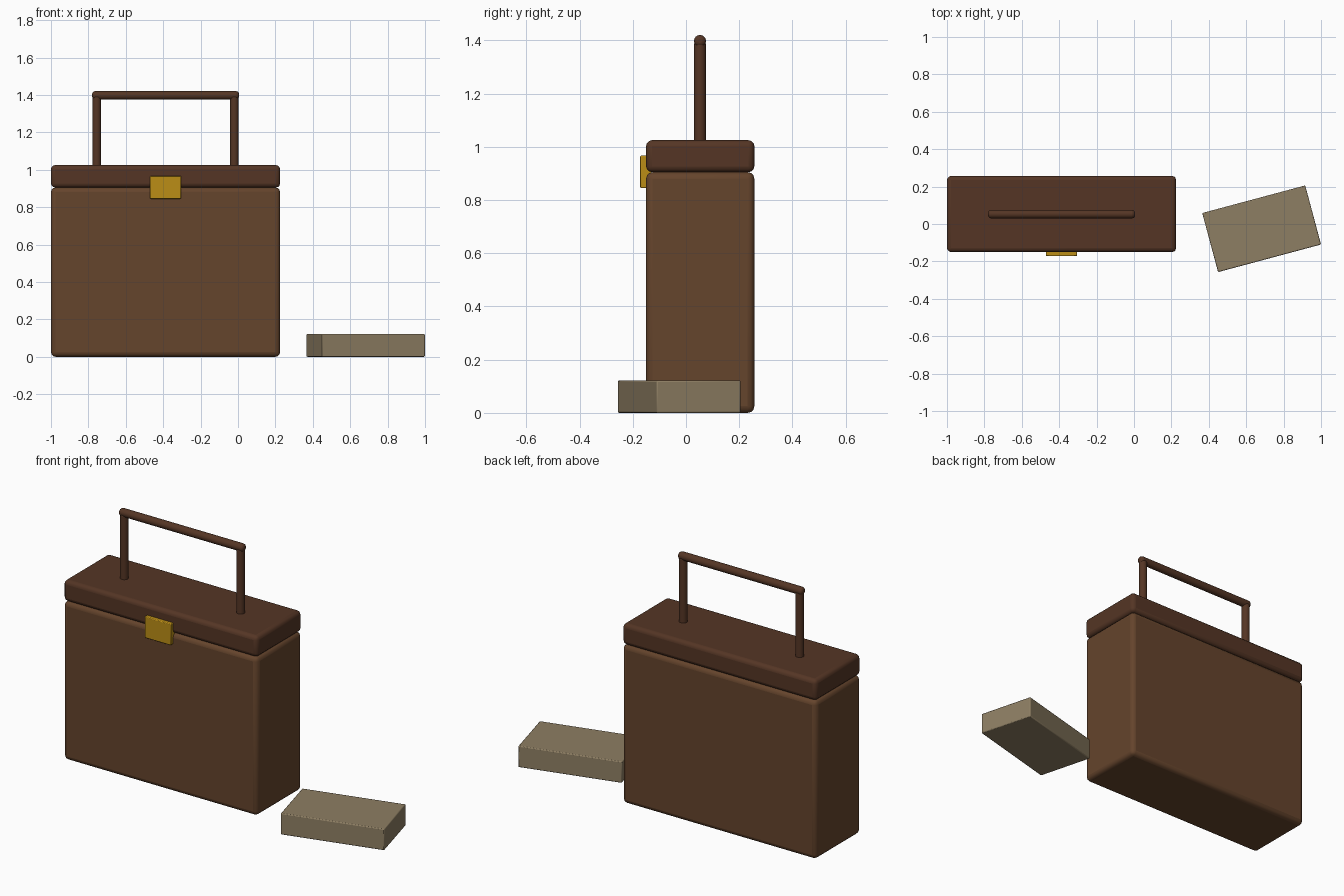
import bpy
from math import radians, pi

if "Cube" in bpy.data.objects:
    bpy.data.objects.remove(bpy.data.objects["Cube"])


def material(name, rgb):
    m = bpy.data.materials.new(name)
    m.diffuse_color = (*rgb, 1)
    m.use_nodes = True
    m.node_tree.nodes["Principled BSDF"].inputs["Base Color"].default_value = m.diffuse_color
    return m


LEATHER = material("leather", (0.13, 0.058, 0.025))
DARK = material("dark_leather", (0.09, 0.036, 0.018))
BRASS = material("brass", (0.50, 0.27, 0.008))
PAPER = material("tan_block", (0.27, 0.21, 0.125))


def finish(name, mat, bevel, segments):
    o = bpy.context.object
    o.name = name
    o.data.materials.append(mat)
    bpy.ops.object.transform_apply(location=False, rotation=False, scale=True)
    b = o.modifiers.new("Bevel", "BEVEL")
    b.width, b.segments = bevel, segments
    b.limit_method, b.angle_limit = "ANGLE", radians(40)
    bpy.ops.object.shade_smooth_by_angle(angle=radians(35))
    return o


def box(name, lo, hi, mat, bevel, segments=3, turn=0):
    centre = [(a + b) / 2 for a, b in zip(lo, hi)]
    bpy.ops.mesh.primitive_cube_add(size=1, location=centre, rotation=(0, 0, turn))
    bpy.context.object.scale = [b - a for a, b in zip(lo, hi)]
    return finish(name, mat, bevel, segments)


def rod(name, centre, length, mat, rotation=(0, 0, 0), bevel=0.01):
    bpy.ops.mesh.primitive_cylinder_add(vertices=24, radius=0.0225, depth=length,
                                        location=centre, rotation=rotation)
    return finish(name, mat, bevel, 3)


# Case body and lid
box("case_body", (-1, -0.15, 0), (0.225, 0.257, 0.905), LEATHER, 0.025)
box("case_lid", (-1, -0.15, 0.905), (0.225, 0.257, 1.025), DARK, 0.022)

# Front clasp
box("clasp", (-0.47, -0.172, 0.845), (-0.305, -0.13, 0.967), BRASS, 0.004, 2)

# Carrying handle
HX, HY = -0.3875, 0.0525
for side, dx in (("left", -0.3675), ("right", 0.3675)):
    rod("handle_post_" + side, (HX + dx, HY, 1.2), 0.39, DARK)
rod("handle_bar", (HX, HY, 1.398), 0.785, DARK, (0, pi / 2, 0), 0.015)

# Loose block beside the case, turned on the ground
box("loose_block", (0.3975, -0.189, 0), (0.9675, 0.138, 0.122), PAPER, 0.005, 2, radians(15))
